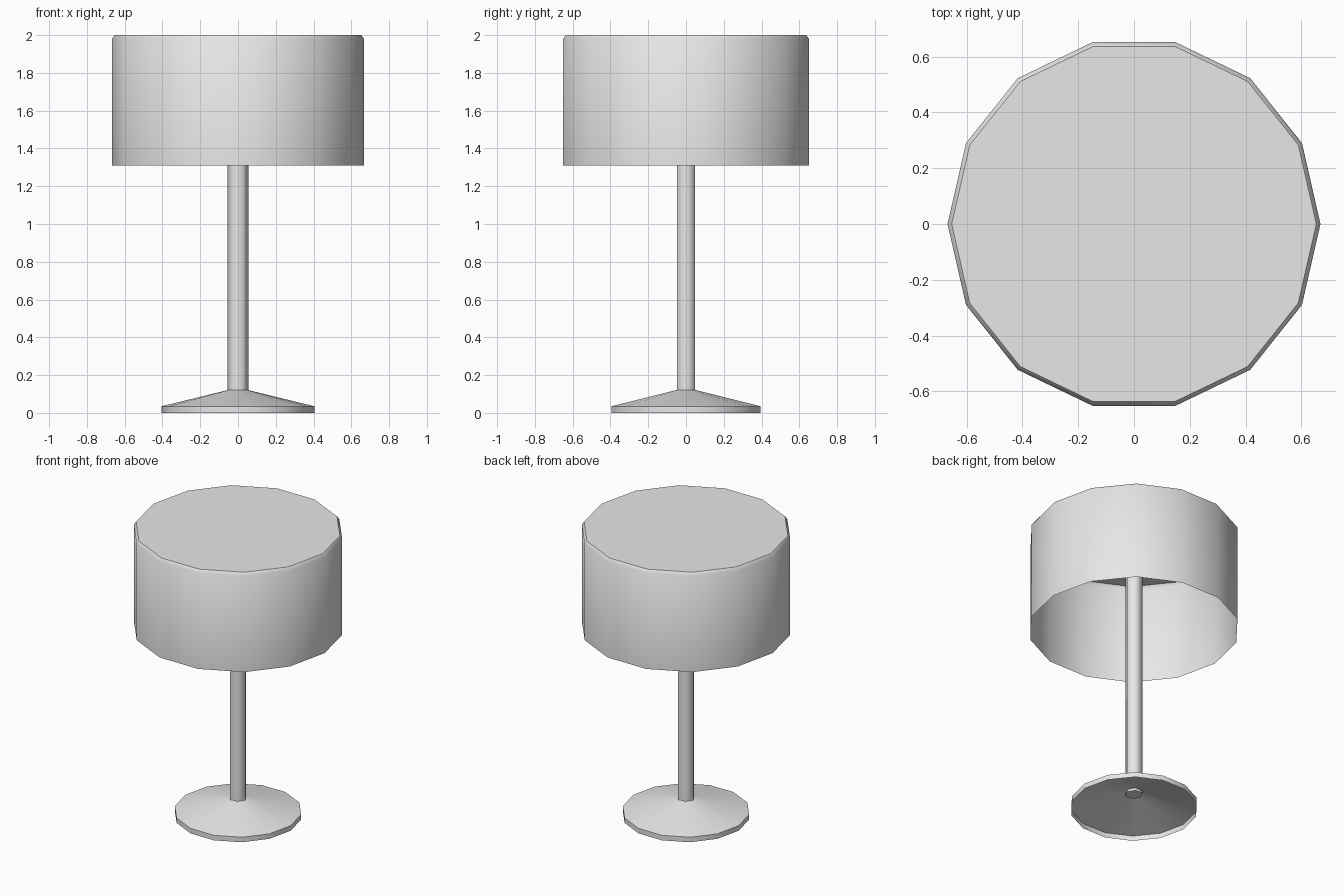
import bpy
import bmesh
from math import cos, sin, pi, radians

cube = bpy.data.objects.get("Cube")
if cube:
    bpy.data.objects.remove(cube, do_unlink=True)

grey = bpy.data.materials.new("plain grey")
grey.use_nodes = True
grey.diffuse_color = (0.8, 0.8, 0.8, 1)
grey.node_tree.nodes["Principled BSDF"].inputs["Base Color"].default_value = (0.8, 0.8, 0.8, 1)


def lathe(name, profile, sides, smooth_angle, cap_bottom=False, cap_top=False):
    """Turn a bottom-to-top (radius, height) profile around the z axis."""
    bm = bmesh.new()
    rings = []
    for r, z in profile:
        rings.append([bm.verts.new((r * cos(2 * pi * i / sides), r * sin(2 * pi * i / sides), z))
                      for i in range(sides)])
    for low, high in zip(rings, rings[1:]):
        for i in range(sides):
            j = (i + 1) % sides
            bm.faces.new((low[i], low[j], high[j], high[i]))
    if cap_bottom:
        bm.faces.new(rings[0][::-1])
    if cap_top:
        bm.faces.new(rings[-1])
    mesh = bpy.data.meshes.new(name)
    bm.to_mesh(mesh)
    bm.free()
    mesh.materials.append(grey)
    obj = bpy.data.objects.new(name, mesh)
    bpy.context.collection.objects.link(obj)
    bpy.ops.object.select_all(action='DESELECT')
    obj.select_set(True)
    bpy.context.view_layer.objects.active = obj
    bpy.ops.object.shade_smooth_by_angle(angle=radians(smooth_angle))
    return obj


# Hollow foot: a short rim rising into a shallow cone, open underneath
lathe("base", [(0.405, 0), (0.405, 0.035), (0.045, 0.123)], 14, 40)

# Six-sided pole, its end just showing under the foot
lathe("pole", [(0.056, 0.105), (0.056, 1.98)], 6, 65, cap_bottom=True, cap_top=True)

# Drum shade: closed on top with a small chamfer, open below
lathe("lamp_shade", [(0.668, 1.31), (0.668, 1.98), (0.653, 2.0)], 14, 40, cap_top=True)
